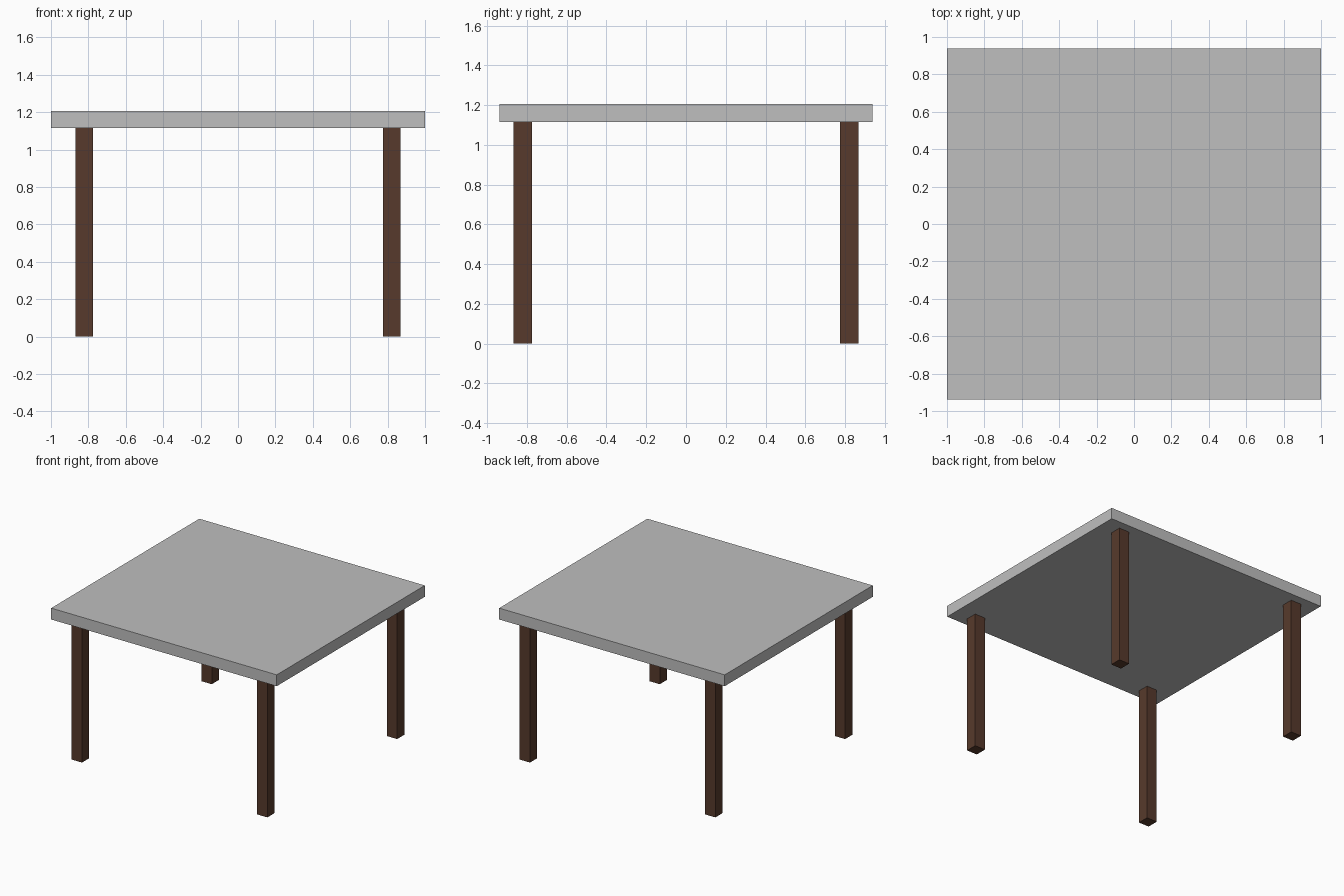
import bpy

if "Cube" in bpy.data.objects:
    bpy.data.objects.remove(bpy.data.objects["Cube"])

def material(name, rgb):
    m = bpy.data.materials.new(name)
    m.diffuse_color = (*rgb, 1.0)
    m.use_nodes = True
    m.node_tree.nodes["Principled BSDF"].inputs["Base Color"].default_value = m.diffuse_color
    return m

grey = material("grey top", (0.52, 0.52, 0.52))
brown = material("dark brown wood", (0.095, 0.042, 0.025))

def box(name, lo, hi, mat):
    centre = [(a + b) / 2 for a, b in zip(lo, hi)]
    bpy.ops.mesh.primitive_cube_add(size=1, location=centre)
    ob = bpy.context.object
    ob.name = name
    ob.scale = [b - a for a, b in zip(lo, hi)]
    bpy.ops.object.transform_apply(location=False, rotation=False, scale=True)
    ob.data.materials.append(mat)
    return ob

UNDERSIDE = 1.114   # height where the legs meet the top
LEG, HALF = 0.822, 0.046   # leg centre offset and half width

# Table top
box("table_top", (-1, -0.938, UNDERSIDE), (1, 0.938, 1.205), grey)

# Four square legs
for sx, side in ((-1, "left"), (1, "right")):
    for sy, end in ((-1, "front"), (1, "back")):
        x, y = sx * LEG, sy * LEG
        box(f"{end}_{side}_leg", (x - HALF, y - HALF, 0),
            (x + HALF, y + HALF, UNDERSIDE), brown)
